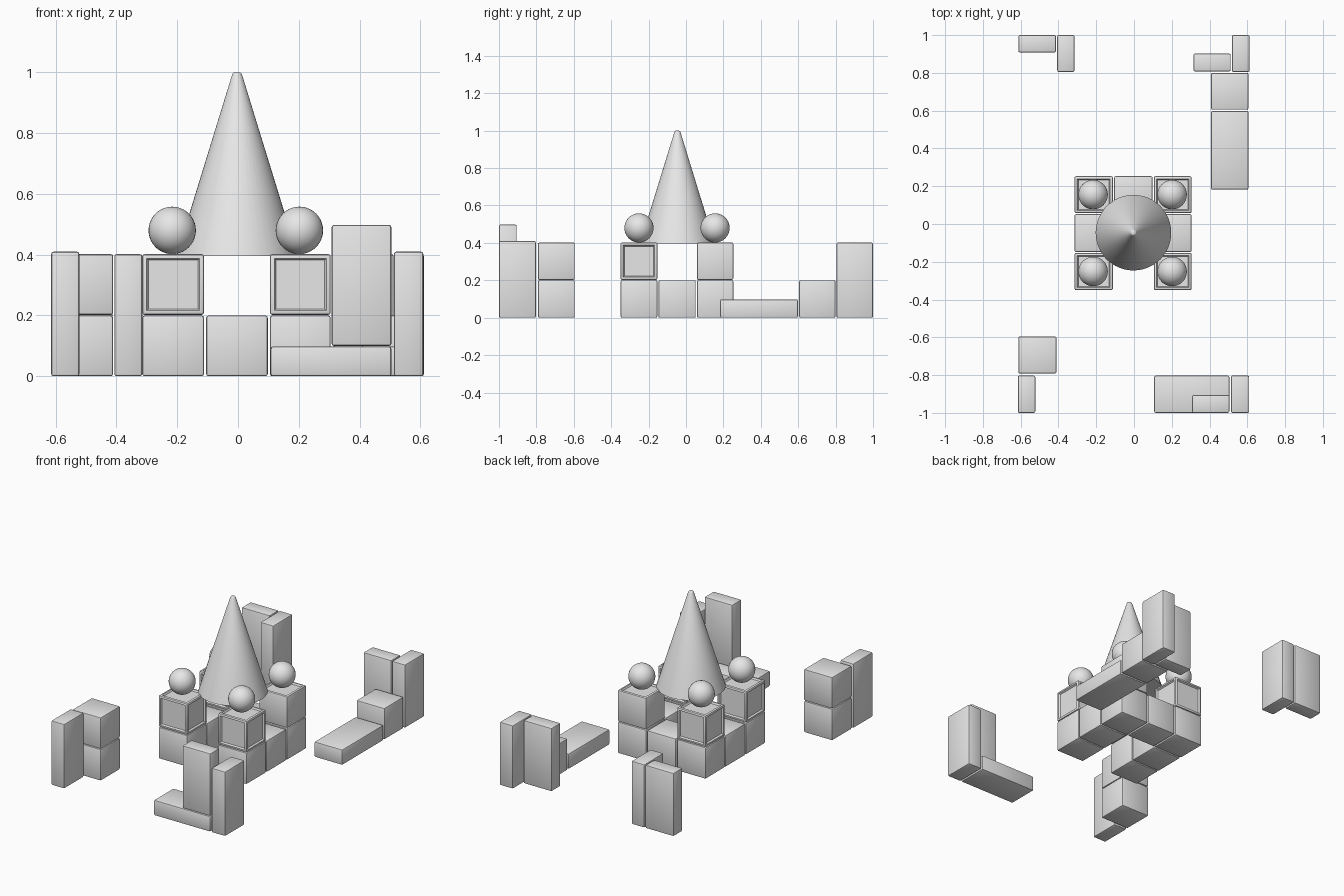
import bpy, bmesh
from mathutils import Vector

if "Cube" in bpy.data.objects:
    bpy.data.objects.remove(bpy.data.objects["Cube"], do_unlink=True)

grey = bpy.data.materials.new("plain_grey")
grey.use_nodes = True
COLOUR = (0.8, 0.8, 0.8, 1)
grey.diffuse_color = COLOUR
grey.node_tree.nodes["Principled BSDF"].inputs["Base Color"].default_value = COLOUR


def finish(bm, name, location=(0, 0, 0)):
    """Turn a bmesh into a shaded object."""
    bmesh.ops.recalc_face_normals(bm, faces=bm.faces)
    mesh = bpy.data.meshes.new(name)
    bm.to_mesh(mesh)
    bm.free()
    mesh.materials.append(grey)
    obj = bpy.data.objects.new(name, mesh)
    obj.location = location
    bpy.context.collection.objects.link(obj)
    bpy.ops.object.select_all(action="DESELECT")
    obj.select_set(True)
    bpy.context.view_layer.objects.active = obj
    bpy.ops.object.shade_smooth_by_angle(angle=0.6)
    return obj


def block(name, x, y, z, panels=None):
    """Bevelled block between (min, max) pairs; panels picks sides to recess."""
    bm = bmesh.new()
    bmesh.ops.create_cube(bm, size=1)
    size = Vector((x[1] - x[0], y[1] - y[0], z[1] - z[0]))
    centre = Vector((sum(x), sum(y), sum(z))) / 2
    bmesh.ops.scale(bm, vec=size, verts=bm.verts)
    bmesh.ops.bevel(bm, geom=bm.edges[:], offset=0.008, segments=2,
                    profile=0.5, affect="EDGES")
    if panels:
        bm.normal_update()
        sides = [f for f in bm.faces if f.calc_area() > 0.01 and panels(f.normal)]
        bmesh.ops.inset_individual(bm, faces=sides, thickness=0.009)
        bmesh.ops.inset_individual(bm, faces=sides, thickness=0.008, depth=-0.01)
    return finish(bm, name, centre)


# Castle: ground course with an open court and front entrance
columns = {"left": (0.105, 0.305), "middle": (-0.105, 0.098), "right": (-0.315, -0.112)}
rows = {"front": (-0.35, -0.153), "centre": (-0.148, 0.052), "back": (0.058, 0.253)}
for row, y in rows.items():
    for col, x in columns.items():
        if col == "middle" and row != "back":
            continue
        block(f"wall_block_{row}_{col}", x, y, (0, 0.2))

# Corner towers: panelled blocks, each carrying a ball
for row in ("front", "back"):
    for col in ("left", "right"):
        x, y = columns[col], rows[row]
        plain = (row, col) == ("back", "left")
        pick = (lambda n: n.z > 0.9) if plain else (lambda n: n.z > -0.9)
        block(f"tower_block_{row}_{col}", x, y, (0.202, 0.402), pick)
        bm = bmesh.new()
        bmesh.ops.create_uvsphere(bm, u_segments=32, v_segments=20, radius=0.078)
        finish(bm, f"ball_{row}_{col}", (sum(x) / 2 - 0.003, sum(y) / 2, 0.48))

# Cone roof with a rounded tip
bm = bmesh.new()
bmesh.ops.create_cone(bm, cap_ends=True, segments=48, radius1=0.2,
                      radius2=0.014, depth=0.604)
tip = [e for e in bm.edges if all(v.co.z > 0.3 for v in e.verts)]
bmesh.ops.bevel(bm, geom=tip, offset=0.007, segments=3, profile=0.5, affect="EDGES")
finish(bm, "cone_roof", (-0.003, -0.046, 0.698))

# Front left outwork
block("front_left_slab", (0.107, 0.505), (-1, -0.803), (0, 0.098))
block("front_left_raised_plank", (0.308, 0.505), (-1, -0.905), (0.1, 0.498))
block("front_left_end_plank", (0.513, 0.61), (-1, -0.803), (0, 0.41))

# Front right outwork
block("front_right_plank", (-0.615, -0.522), (-1, -0.803), (0, 0.41))
for i, level in enumerate(("lower", "upper")):
    block(f"front_right_{level}_cube", (-0.612, -0.411), (-0.792, -0.595),
          (i * 0.202, 0.2 + i * 0.202))

# Back left outwork with steps
block("back_left_cross_plank", (0.315, 0.512), (0.808, 0.902), (0, 0.402))
block("back_left_end_plank", (0.518, 0.612), (0.805, 1), (0, 0.402))
block("back_left_step", (0.408, 0.606), (0.605, 0.8), (0, 0.2))
block("back_left_slab", (0.408, 0.606), (0.182, 0.598), (0, 0.098))

# Back right outwork
block("back_right_cross_plank", (-0.612, -0.413), (0.908, 1), (0, 0.402))
block("back_right_end_plank", (-0.407, -0.315), (0.805, 1), (0, 0.402))
